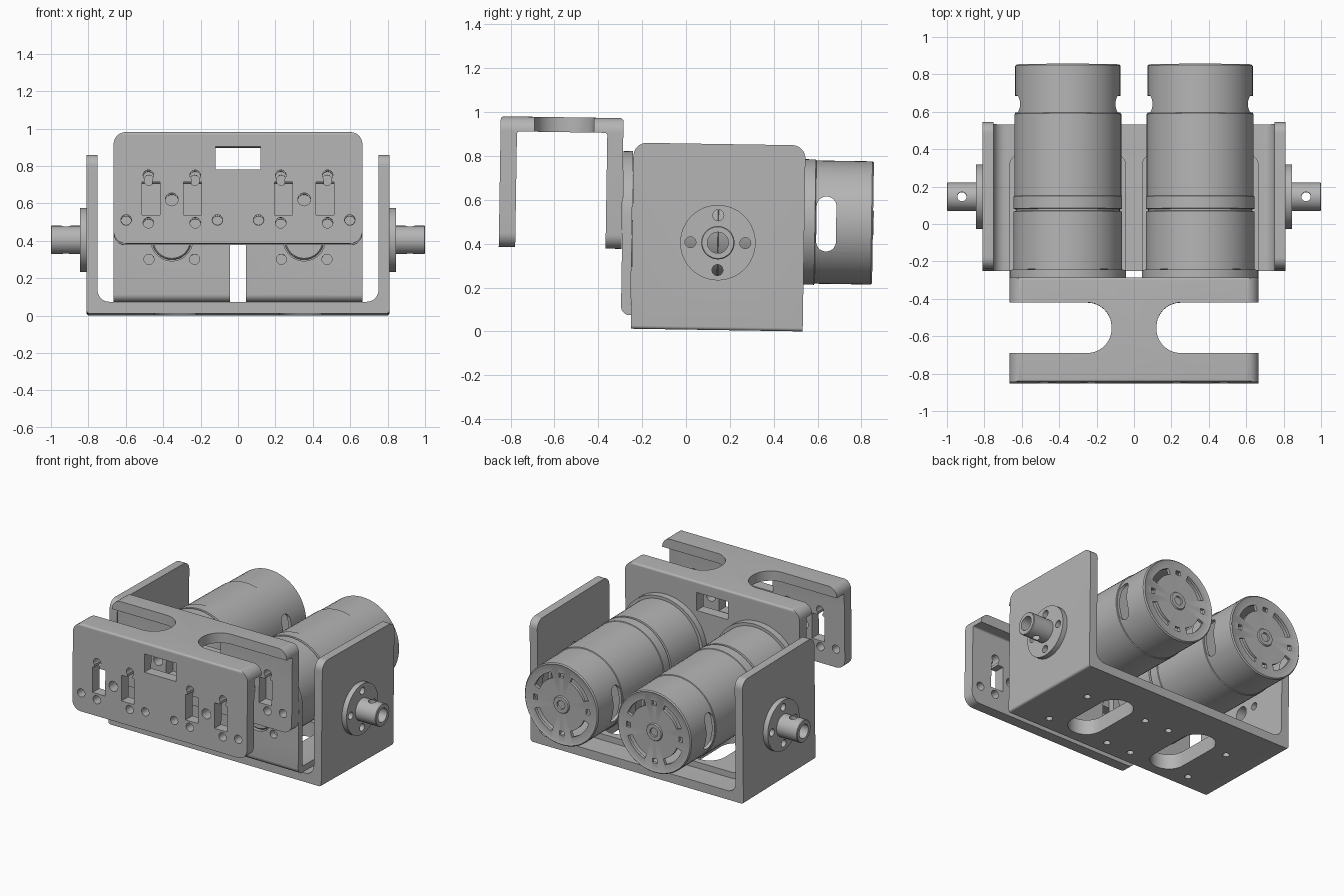
import bpy, bmesh, math
from mathutils import Vector

if "Cube" in bpy.data.objects:
    bpy.data.objects.remove(bpy.data.objects["Cube"], do_unlink=True)

grey = bpy.data.materials.new("plain grey")
grey.use_nodes = True
grey.diffuse_color = (0.46, 0.46, 0.46, 1)
grey.node_tree.nodes["Principled BSDF"].inputs["Base Color"].default_value = (0.46, 0.46, 0.46, 1)

parts = []
TILT = math.radians(-0.9)


# ---- outlines (2D) ----
def circle(u, v, r, n=28):
    return [(u + r * math.cos(math.tau * i / n), v + r * math.sin(math.tau * i / n)) for i in range(n)]


def rounded(corners, steps=8):
    """Outline with right-angled corners (u, v, radius)."""
    out = []
    for i, (u, v, r) in enumerate(corners):
        p = Vector((u, v))
        if r == 0:
            out.append((u, v))
            continue
        d1 = (Vector(corners[i - 1][:2]) - p).normalized()
        d2 = (Vector(corners[(i + 1) % len(corners)][:2]) - p).normalized()
        centre = p + (d1 + d2) * r
        for k in range(steps + 1):
            t = math.pi / 2 * k / steps
            out.append(tuple(centre - r * (d2 * math.cos(t) + d1 * math.sin(t))))
    return out


def box(u0, u1, v0, v1, low=0, high=None):
    high = low if high is None else high
    return rounded([(u0, v0, low), (u1, v0, low), (u1, v1, high), (u0, v1, high)], 12)


def arc_slot(u, v, r0, r1, mid, half, n=8):
    angs = [mid - half + 2 * half * i / n for i in range(n + 1)]
    ring = [(r1, a) for a in angs] + [(r0, a) for a in reversed(angs)]
    return [(u + r * math.cos(a), v + r * math.sin(a)) for r, a in ring]


# ---- solids ----
def place(axis, u, v, t):
    return {"x": (t, u, v), "y": (u, t, v), "z": (u, v, t)}[axis]


def finish(name, bm):
    bmesh.ops.recalc_face_normals(bm, faces=bm.faces)
    mesh = bpy.data.meshes.new(name)
    bm.to_mesh(mesh)
    bm.free()
    mesh.materials.append(grey)
    obj = bpy.data.objects.new(name, mesh)
    bpy.context.scene.collection.objects.link(obj)
    return obj


def prism(name, axis, outline, a, b):
    bm = bmesh.new()
    ends = [[bm.verts.new(place(axis, u, v, t)) for u, v in outline] for t in (a, b)]
    n = len(outline)
    for ring in ends:
        bm.faces.new(ring)
    for i in range(n):
        j = (i + 1) % n
        bm.faces.new((ends[0][i], ends[0][j], ends[1][j], ends[1][i]))
    return finish(name, bm)


def lathe(name, axis, u, v, profile, n=64):
    """Spin (radius, position) points; the first and last lie on the axis."""
    bm = bmesh.new()
    rings = []
    for r, t in profile:
        pts = circle(u, v, r, n) if r else [(u, v)]
        rings.append([bm.verts.new(place(axis, a, b, t)) for a, b in pts])
    for p, q in zip(rings, rings[1:]):
        for i in range(n):
            j = (i + 1) % n
            quad = [p[i % len(p)], p[j % len(p)], q[j % len(q)], q[i % len(q)]]
            bm.faces.new(list(dict.fromkeys(quad)))
    return finish(name, bm)


def carve(obj, cutters, operation="DIFFERENCE"):
    tools = [prism("cutter", *c) for c in cutters]
    for tool in tools:
        tool.hide_render = True
        mod = obj.modifiers.new("carve", "BOOLEAN")
        mod.operation, mod.solver, mod.object = operation, "EXACT", tool
    bpy.context.view_layer.update()
    mesh = bpy.data.meshes.new_from_object(obj.evaluated_get(bpy.context.evaluated_depsgraph_get()))
    obj.modifiers.clear()
    obj.data = mesh
    for tool in tools:
        bpy.data.objects.remove(tool, do_unlink=True)


MX, MZ = 0.354, 0.508       # motor axis
SY, SZ = 0.139, 0.407       # side shaft axis
FLOOR, DECK = 0.0085, 0.07  # underside and top of the base floor

# holes shared by neighbouring parts
floor_holes, hub_holes, clamp_holes = [], [], []
for s in (-1, 1):
    mid = 0.335 * s
    floor_holes.append(("z", box(mid - 0.115, mid + 0.115, -0.18, 0.33, 0.114), -0.1, 0.15))
    for x in (0.095, 0.565):
        for y in (-0.15, 0.22):
            floor_holes.append(("z", circle(s * x, y, 0.022), -0.1, 0.15))
    for k in range(4):
        a = k * math.pi / 2
        hub_holes.append(("x", circle(SY + 0.125 * math.cos(a), SZ + 0.125 * math.sin(a), 0.025),
                          s * 0.7, s * 0.9))
    hub_holes.append(("x", circle(SY, SZ, 0.048), s * 0.7, s * 1.1))
    # sensor cut-outs and screw holes of the front bracket
    through = (-0.95, -0.2)
    clamp_holes.append(("y", circle(s * MX, 0.608, 0.034), *through))
    for d in (-1, 1):
        m, h = s * MX + d * 0.11, s * MX + d * 0.125
        clamp_holes += [("y", box(m - 0.048, m + 0.048, 0.525, 0.7), *through),
                        ("y", box(h - 0.02, h + 0.02, 0.69, 0.735), *through),
                        ("y", circle(h, 0.737, 0.028), *through),
                        ("y", circle(h, 0.483, 0.028), *through),
                        ("y", circle(s * MX + d * 0.244, 0.498, 0.028), *through)]
    # side notches in the top web
    clamp_holes.append(("z", rounded([(s * 0.12, -0.705, 0.13), (s * 0.8, -0.705, 0),
                                      (s * 0.8, -0.435, 0), (s * 0.12, -0.435, 0.13)], 14), 0.85, 1.1))
clamp_holes.append(("y", box(-0.12, 0.12, 0.767, 0.892), -0.95, -0.2))

# base: wide U bracket
base = prism("base_bracket", "y", rounded([
    (-0.81, FLOOR, 0.015), (0.81, FLOOR, 0.015), (0.81, 0.857, 0), (0.752, 0.857, 0),
    (0.752, DECK, 0.065), (-0.752, DECK, 0.065), (-0.752, 0.857, 0), (-0.81, 0.857, 0)]), -0.252, 0.532)
carve(base, [("x", box(-0.252, 0.532, -0.05, 0.857, 0, 0.06), -0.9, 0.9)], "INTERSECT")
carve(base, floor_holes + hub_holes)
parts.append(base)

# front: U-shaped bracket hanging over the motor mounts
front = prism("front_bracket", "x", rounded([
    (-0.86, 0.372, 0), (-0.86, 0.968, 0.015), (-0.3, 0.968, 0.015), (-0.3, 0.372, 0),
    (-0.373, 0.372, 0), (-0.373, 0.9, 0.012), (-0.785, 0.9, 0.012), (-0.785, 0.372, 0)]), -0.665, 0.665)
carve(front, [("y", box(-0.665, 0.665, 0.372, 0.968, 0.065), -1, 0)], "INTERSECT")
carve(front, clamp_holes)
parts.append(front)

for s, side in ((-1, "right"), (1, "left")):
    # L-shaped motor mount with a round top
    mount = prism(side + "_motor_mount", "x", rounded([
        (-0.298, DECK, 0.04), (0.372, DECK, 0), (0.372, 0.112, 0), (-0.254, 0.112, 0.01),
        (-0.254, 0.818, 0), (-0.298, 0.818, 0)]), s * 0.042, s * 0.666)
    c = s * MX
    carve(mount, [("y", box(c - 0.312, c + 0.312, 0, 0.818, 0, 0.311), -0.5, 0.5),
                  ("z", box(c - 0.312, c + 0.312, -0.5, 0.372, 0, 0.06), 0, 1)], "INTERSECT")
    screws = [("y", circle(c + 0.244 * math.cos(k * math.pi / 3), MZ + 0.244 * math.sin(k * math.pi / 3), 0.027),
               -0.4, -0.2) for k in range(6)]
    carve(mount, floor_holes + screws + [("y", circle(c, 0.4, 0.112, 48), -0.4, -0.2)])
    parts.append(mount)

    # gearbox output boss and shaft
    parts.append(lathe(side + "_output_boss", "y", c, 0.4,
                       [(0, -0.29), (0.098, -0.29), (0.105, -0.283), (0.105, -0.24), (0, -0.24)], 48))

    # motor body: gearbox, groove, can and end cap
    motor = lathe(side + "_motor", "y", c, MZ, [
        (0, -0.253), (0.29, -0.253), (0.29, 0.058), (0.278, 0.061), (0.278, 0.07), (0.29, 0.073),
        (0.29, 0.138), (0.286, 0.141), (0.286, 0.58), (0.281, 0.583), (0.281, 0.838), (0.274, 0.845),
        (0.262, 0.84), (0.06, 0.84), (0.055, 0.848), (0.03, 0.848), (0.028, 0.838), (0, 0.838)])
    vents = [("y", circle(c, MZ, 0.26, 64), 0.5, 0.82),
             ("x", box(0.587, 0.677, 0.375, 0.625, 0.044), c - 0.4, c + 0.4)]
    for k in range(4):
        a = k * math.pi / 2
        vents.append(("y", arc_slot(c, MZ, 0.18, 0.22, a + math.pi / 4, 0.42), 0.8, 0.9))
        vents.append(("y", arc_slot(c, MZ, 0.185, 0.215, a, 0.09, 2), 0.8, 0.9))
    carve(motor, vents)
    parts.append(motor)

    # side hub: flange and hollow shaft
    hub = lathe(side + "_hub", "x", SY, SZ, [
        (0, s * 0.81), (0.172, s * 0.81), (0.172, s * 0.845), (0.076, s * 0.845),
        (0.076, s * 0.996), (0.072, s), (0, s)], 48)
    carve(hub, hub_holes + [("z", circle(s * 0.92, SY, 0.025), 0.2, 0.6)])
    parts.append(hub)

# shared slight tilt and smooth shading with sharp edges
bpy.ops.object.select_all(action="DESELECT")
for obj in parts:
    obj.rotation_euler.x = TILT
    obj.select_set(True)
bpy.context.view_layer.objects.active = parts[0]
bpy.ops.object.shade_smooth_by_angle(angle=math.radians(30))
